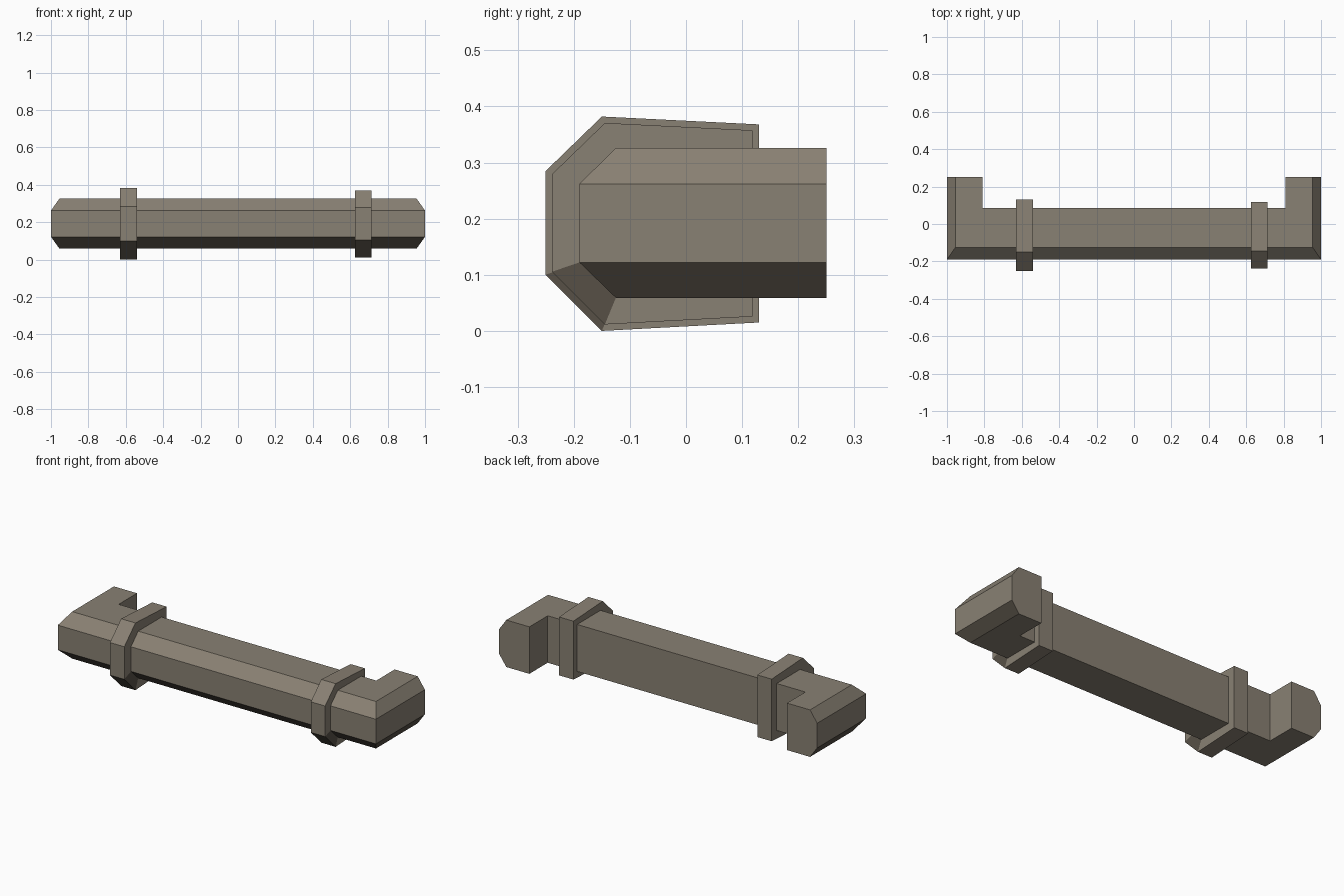
import bpy, bmesh

if "Cube" in bpy.data.objects:
    bpy.data.objects.remove(bpy.data.objects["Cube"])


def material(name, color):
    m = bpy.data.materials.new(name)
    m.diffuse_color = (*color, 1)
    m.use_nodes = True
    m.node_tree.nodes["Principled BSDF"].inputs["Base Color"].default_value = m.diffuse_color
    return m


stone = material("warm grey", (0.25, 0.218, 0.172))
shade = material("dark warm grey", (0.095, 0.081, 0.062))


def loft(name, rings, caps):
    """Join matching rings with quads; the lower front chamfer strip is dark."""
    bm = bmesh.new()
    vs = [[bm.verts.new(p) for p in ring] for ring in rings]
    n = len(vs[0])
    for a, b in zip(vs, vs[1:]):
        for i in range(n):
            j = (i + 1) % n
            f = bm.faces.new((a[i], a[j], b[j], b[i]))
            f.material_index = int(i == n - 1)
    if caps:
        bm.faces.new(vs[0])
        bm.faces.new(vs[-1])
    bmesh.ops.recalc_face_normals(bm, faces=bm.faces)
    me = bpy.data.meshes.new(name)
    bm.to_mesh(me)
    bm.free()
    me.materials.append(stone)
    me.materials.append(shade)
    ob = bpy.data.objects.new(name, me)
    bpy.context.collection.objects.link(ob)
    return ob


# Pipe: section given as (x inset, y inset, z), swept with mitred corners
section = [(0, 0, 0.122), (0, 0, 0.262), (0.045, 0.065, 0.326),
           (0.19, 0.275, 0.326), (0.19, 0.275, 0.059), (0.045, 0.065, 0.059)]
loft("bent_pipe", [
    [(-1 + dx, 0.25, z) for dx, dy, z in section],
    [(-1 + dx, -0.19 + dy, z) for dx, dy, z in section],
    [(1 - dx, -0.19 + dy, z) for dx, dy, z in section],
    [(1 - dx, 0.25, z) for dx, dy, z in section]], True)

# Collars: open bands whose sides run in to the pipe; the right one is smaller
collar = [(-0.25, 0.10), (-0.25, 0.285), (-0.15, 0.382),
          (0.13, 0.368), (0.13, 0.015), (-0.15, 0.0)]
cy, cz = -0.06, 0.192
for name, x, s in (("left_collar", -0.585, 1.0), ("right_collar", 0.67, 0.94)):
    def outer(d):
        return [(x + d, cy + (y - cy) * s, cz + (z - cz) * s) for y, z in collar]

    def inner(d):
        return [(x + d, -0.19 + dy, z) for dx, dy, z in section]

    loft(name, [inner(-0.045), outer(-0.045), outer(0.045), inner(0.045)], False)
